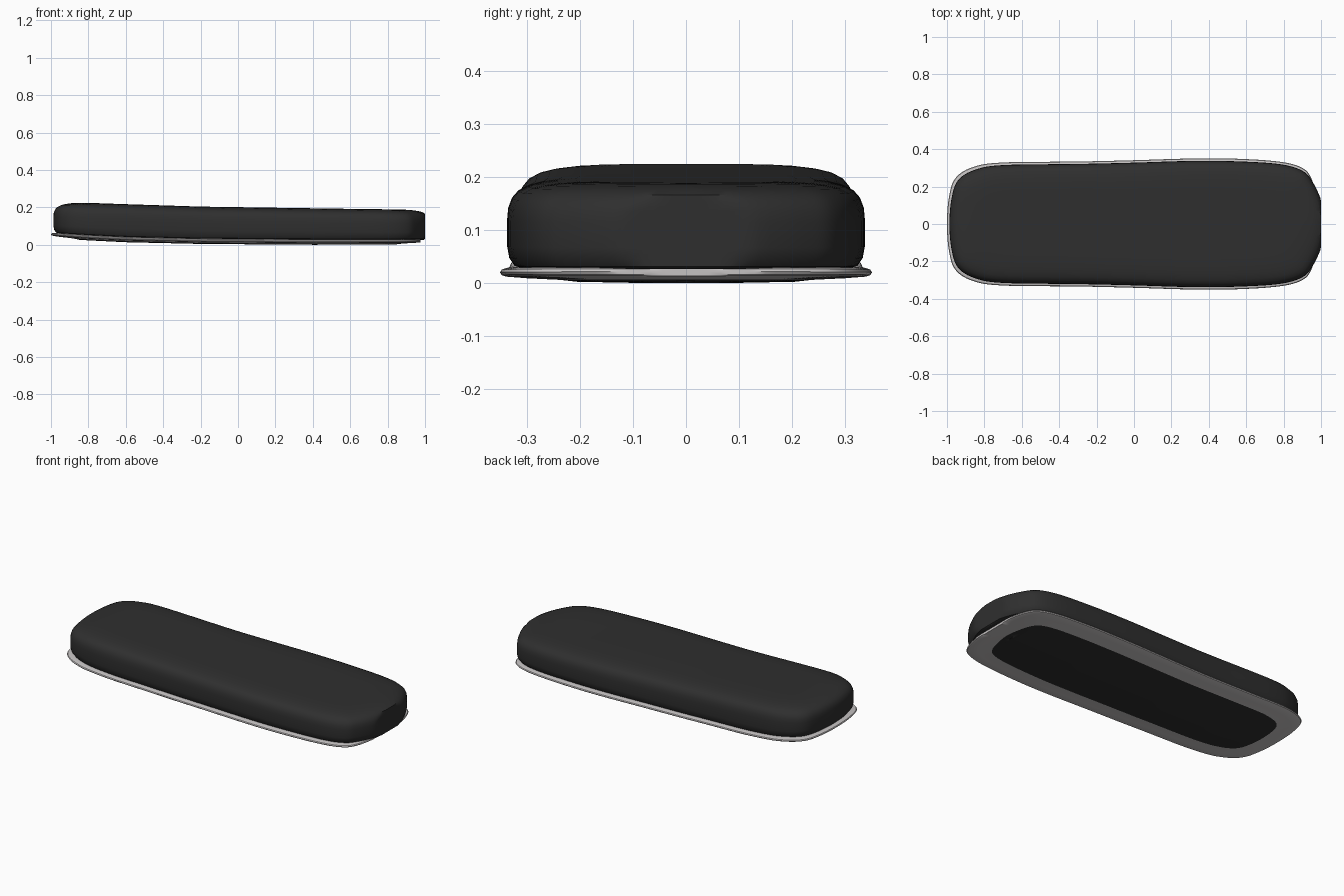
import bpy, bmesh, math
from mathutils import Vector

if "Cube" in bpy.data.objects:
    bpy.data.objects.remove(bpy.data.objects["Cube"])


def material(name, c):
    m = bpy.data.materials.new(name)
    m.diffuse_color = (c[0], c[1], c[2], 1)
    m.use_nodes = True
    m.node_tree.nodes["Principled BSDF"].inputs["Base Color"].default_value = m.diffuse_color
    return m


DARK = material("charcoal", (0.028, 0.028, 0.028))
LIGHT = material("light grey", (0.56, 0.54, 0.54))


def spline(pts, n):
    """Smooth curve through points, n samples per span."""
    p = [Vector(q) for q in pts]
    # reflect across y = 0 so both ends stay smooth
    p = [Vector((p[1].x, -p[1].y))] + p + [Vector((p[-2].x, -p[-2].y))]
    out = []
    for i in range(1, len(p) - 2):
        a, b, c, d = p[i - 1:i + 3]
        for k in range(n):
            t = k / n
            out.append(0.5 * (2 * b + (c - a) * t + (2 * a - 5 * b + 4 * c - d) * t * t
                              + (3 * b - a - 3 * c + d) * t ** 3))
    out.append(p[-2])
    return out


def outline(pts, n=6):
    half = spline(pts, n)
    return half + [Vector((q.x, -q.y)) for q in half[-2:0:-1]]


def lerp(table, x):
    """Smoothly interpolated height along the length."""
    if x <= table[0][0]:
        return table[0][1]
    for (x0, z0), (x1, z1) in zip(table, table[1:]):
        if x <= x1:
            return z0 + (z1 - z0) * (x - x0) / (x1 - x0)
    return table[-1][1]


def loft(name, pts, rings, height, xmax, mats, dark_from=None):
    """rings: (inset, squeeze in y, level); end rings squeeze to the centre line."""
    bm = bmesh.new()
    loops = []
    for inset, squeeze, level in rings:
        loop = []
        for q in pts:
            x = min(q.x * (1 - inset), xmax)
            y = q.y * (1 - inset / 0.34) * squeeze
            loop.append(bm.verts.new((x, y, height(x, level))))
        loops.append(loop)
    n = len(pts)
    for r in range(len(loops) - 1):
        for i in range(n):
            j = (i + 1) % n
            f = bm.faces.new((loops[r][i], loops[r][j], loops[r + 1][j], loops[r + 1][i]))
            f.material_index = 1 if dark_from is not None and r >= dark_from else 0
    bmesh.ops.remove_doubles(bm, verts=bm.verts, dist=0.00005)
    bmesh.ops.dissolve_degenerate(bm, edges=bm.edges, dist=0.00005)
    bmesh.ops.recalc_face_normals(bm, faces=bm.faces)
    me = bpy.data.meshes.new(name)
    bm.to_mesh(me)
    bm.free()
    for m in mats:
        me.materials.append(m)
    ob = bpy.data.objects.new(name, me)
    bpy.context.collection.objects.link(ob)
    bpy.ops.object.select_all(action='DESELECT')
    ob.select_set(True)
    bpy.context.view_layer.objects.active = ob
    bpy.ops.object.shade_smooth_by_angle(angle=math.radians(35))
    return ob


# Body: rounded slab, higher at the left, sliced flat at the right end
body_pts = outline([(1.025, 0), (1.003, 0.12), (0.955, 0.225), (0.90, 0.285), (0.78, 0.32),
                    (0.55, 0.335), (0.3, 0.337), (0, 0.328), (-0.3, 0.321), (-0.7, 0.315),
                    (-0.85, 0.29), (-0.94, 0.235), (-0.975, 0.14), (-0.987, 0)])
BASE = [(-1, 0.062), (-0.8, 0.05), (-0.6, 0.04), (-0.2, 0.031), (0.4, 0.027), (1, 0.026)]
TOP = [(-1, 0.222), (-0.9, 0.225), (-0.8, 0.224), (-0.6, 0.217), (-0.2, 0.204),
       (0.2, 0.198), (0.6, 0.192), (1, 0.187)]


def body_height(x, t):
    b = lerp(BASE, x)
    return b + t * (lerp(TOP, x) - b)


body_rings = [(0.03, 0, 0), (0.03, 1, 0), (0.014, 1, 0.03), (0.004, 1, 0.12), (0, 1, 0.25),
              (0, 1, 0.55), (0.002, 1, 0.68), (0.009, 1, 0.79), (0.021, 1, 0.87),
              (0.04, 1, 0.925), (0.065, 1, 0.96), (0.095, 1, 0.983), (0.13, 1, 0.996),
              (0.16, 1, 1), (0.16, 0.5, 1), (0.16, 0, 1)]
loft("body", body_pts, body_rings, body_height, 1.0, [DARK])

# Base plate: thin pale flange with a dark centre panel underneath
plate_pts = outline([(0.99, 0), (0.977, 0.13), (0.95, 0.24), (0.90, 0.30), (0.78, 0.333),
                     (0.55, 0.349), (0.3, 0.35), (0, 0.341), (-0.3, 0.334), (-0.7, 0.329),
                     (-0.86, 0.305), (-0.955, 0.245), (-0.99, 0.14), (-1.0, 0)])
MID = [(-1, 0.056), (-0.8, 0.043), (-0.6, 0.033), (-0.2, 0.024), (0.4, 0.0195), (1, 0.021)]


def plate_height(x, level):
    return max(0.0, lerp(MID, x) + level)


plate_rings = [(0.035, 0, 0.009), (0.035, 1, 0.009), (0.012, 1, 0.008), (0.003, 1, 0.005),
               (0, 1, 0), (0.003, 1, -0.005), (0.012, 1, -0.008), (0.05, 1, -0.011),
               (0.11, 1, -0.014), (0.14, 1, -0.0175), (0.14, 0.5, -0.0195), (0.14, 0, -0.0195)]
loft("base_plate", plate_pts, plate_rings, plate_height, 0.975, [LIGHT, DARK], dark_from=8)
